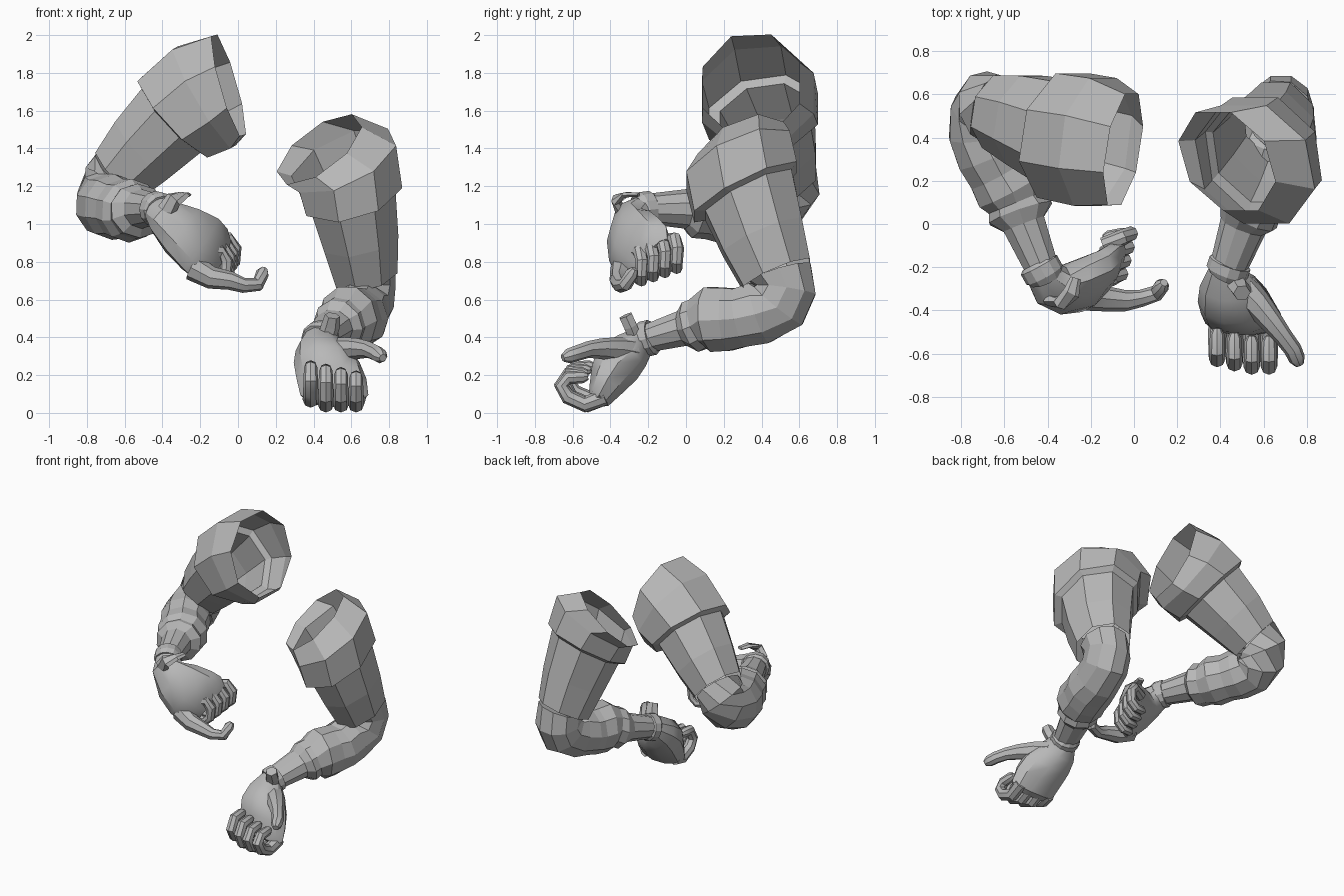
import bpy, bmesh, math
from mathutils import Vector

grey = bpy.data.materials.new("plain grey")
grey.diffuse_color = (0.48, 0.48, 0.48, 1)


def loft(name, stations, uref, sides=8, cap_start=True, smooth=False, half_turn=False):
    """Skin rings; a station is (centre, radius along uref, other radius[, ring normal])."""
    bm = bmesh.new()
    rings = []
    last = len(stations) - 1
    phase = 0.5 if half_turn else 0
    grow = 1.06 if half_turn else 1
    for i, s in enumerate(stations):
        c = Vector(s[0])
        if len(s) > 3:
            t = Vector(s[3]).normalized()
        else:
            a, b = stations[max(i - 1, 0)], stations[min(i + 1, last)]
            t = (Vector(b[0]) - Vector(a[0])).normalized()
        u = Vector(uref)
        u = (u - t * u.dot(t)).normalized()
        v = t.cross(u)
        ring = []
        for k in range(sides):
            ang = 2 * math.pi * (k + phase) / sides
            ring.append(bm.verts.new(c + grow * (u * s[1] * math.cos(ang) + v * s[2] * math.sin(ang))))
        rings.append(ring)
    for r0, r1 in zip(rings, rings[1:]):
        for k in range(sides):
            j = (k + 1) % sides
            bm.faces.new((r0[k], r0[j], r1[j], r1[k]))
    if cap_start:
        bm.faces.new(rings[0][::-1])
        bm.faces.new(rings[-1])
    bmesh.ops.recalc_face_normals(bm, faces=bm.faces)
    me = bpy.data.meshes.new(name)
    bm.to_mesh(me)
    bm.free()
    me.materials.append(grey)
    ob = bpy.data.objects.new(name, me)
    bpy.context.collection.objects.link(ob)
    if smooth:
        bpy.ops.object.select_all(action='DESELECT')
        ob.select_set(True)
        bpy.context.view_layer.objects.active = ob
        bpy.ops.object.shade_smooth_by_angle(angle=math.radians(35))
    return ob


def digit(name, points, r, uref, base=1.0):
    """Bent finger with a rounded tip; base widens the root."""
    pts = [Vector(p) for p in points]
    st = []
    for i, p in enumerate(pts):
        q = r * (1 - 0.05 * i) * (1 + (base - 1) * max(0, 1 - i / 3))
        st.append((p, q, q))
    tip = pts[-1] + (pts[-1] - pts[-2]).normalized() * r * 0.6
    st.append((tip, r * 0.4, r * 0.4))
    loft(name, st, uref, 8, smooth=True)


X, Y, Z = (1, 0, 0), (0, 1, 0), (0, 0, 1)

# ---------- raised arm ----------
# wide open sleeve, ledge under its hem, and upper arm
n = (-0.72, 0.2, -0.66)
loft("raised_upper_arm", [
    ((-0.05, 0.345, 1.735), 0.265, 0.28, (-0.94, 0.16, -0.27)),
    ((-0.18, 0.38, 1.67), 0.305, 0.31, (-0.85, 0.14, -0.5)),
    ((-0.33, 0.41, 1.57), 0.30, 0.28, n),
    ((-0.34, 0.42, 1.56), 0.25, 0.235, n),
    ((-0.50, 0.48, 1.40), 0.215, 0.21, n),
    ((-0.63, 0.52, 1.26), 0.175, 0.175, n)], Y, cap_start=False, half_turn=True)

# elbow and folded forearm sleeve
loft("raised_forearm", [
    ((-0.64, 0.53, 1.26), 0.165, 0.165, (-0.7, 0.25, -0.65)),
    ((-0.68, 0.54, 1.19), 0.17, 0.17, (-0.6, -0.15, -0.75)),
    ((-0.69, 0.50, 1.13), 0.17, 0.17, (-0.35, -0.75, -0.5)),
    ((-0.70, 0.42, 1.10), 0.17, 0.165),
    ((-0.66, 0.32, 1.09), 0.175, 0.17),
    ((-0.62, 0.24, 1.08), 0.16, 0.16),
    ((-0.57, 0.16, 1.07), 0.17, 0.175),
    ((-0.545, 0.10, 1.065), 0.145, 0.145),
    ((-0.525, 0.05, 1.07), 0.145, 0.16),
    ((-0.51, 0.00, 1.08), 0.105, 0.105),
    ((-0.42, -0.22, 1.08), 0.078, 0.08)], Z, 10)
loft("raised_wrist_cuff", [
    ((-0.445, -0.18, 1.08), 0.08, 0.08), ((-0.44, -0.19, 1.08), 0.095, 0.095),
    ((-0.415, -0.235, 1.075), 0.095, 0.095), ((-0.41, -0.245, 1.07), 0.085, 0.085)], Z, 12)
loft("raised_cuff_tab", [
    ((-0.38, -0.35, 1.07), 0.05, 0.03), ((-0.34, -0.37, 1.13), 0.045, 0.025),
    ((-0.29, -0.32, 1.155), 0.04, 0.015), ((-0.27, -0.25, 1.155), 0.025, 0.012)], X, 6)

# palm, fingers and thumb
loft("raised_palm", [
    ((-0.43, -0.21, 1.08), 0.08, 0.08, (0.4, -0.8, -0.2)),
    ((-0.38, -0.285, 1.03), 0.11, 0.10, (0.6, -0.45, -0.55)),
    ((-0.295, -0.29, 0.965), 0.165, 0.105, (0.75, 0, -0.6)),
    ((-0.20, -0.265, 0.895), 0.20, 0.10, (0.75, 0.15, -0.6)),
    ((-0.14, -0.22, 0.84), 0.20, 0.08, (0.75, 0.3, -0.6)),
    ((-0.10, -0.19, 0.805), 0.16, 0.05, (0.75, 0.3, -0.6))],
    (0.42, 0.60, 0.70), 10, smooth=True)
for i in range(4):
    y, d, e = -0.05 - 0.062 * i, -0.022 * i, -0.015 * i
    digit("raised_finger_%d" % (i + 1), [
        (-0.14 + e, y - 0.05, 0.91 + d), (-0.05 + e, y - 0.01, 0.92 + d),
        (-0.015 + e, y + 0.005, 0.87 + d), (-0.02 + e, y, 0.80 + d),
        (-0.06 + e, y, 0.765 + d), (-0.12 + e, y - 0.01, 0.77 + d)], 0.039, Y)
digit("raised_thumb", [
    (-0.24, -0.33, 0.77), (-0.14, -0.345, 0.715), (-0.04, -0.355, 0.70),
    (0.03, -0.345, 0.675), (0.105, -0.32, 0.68), (0.13, -0.285, 0.74)], 0.047, Z, 1.5)

# ---------- lowered arm ----------
# wide open sleeve cut at a slant, ledge under its hem, and upper arm
n = (0.22, 0.4, -0.9)
loft("lowered_upper_arm", [
    ((0.43, 0.29, 1.395), 0.255, 0.255, (0.55, 0.42, -0.72)),
    ((0.56, 0.275, 1.335), 0.305, 0.29, (0.40, 0.40, -0.82)),
    ((0.60, 0.315, 1.17), 0.31, 0.27, (0.25, 0.45, -0.86)),
    ((0.60, 0.33, 1.155), 0.26, 0.235, (0.25, 0.45, -0.86)),
    ((0.645, 0.405, 0.93), 0.23, 0.205, n),
    ((0.675, 0.48, 0.73), 0.195, 0.17, n)], Y, cap_start=False, half_turn=True)

# elbow and folded forearm sleeve
loft("lowered_forearm", [
    ((0.68, 0.50, 0.74), 0.155, 0.175, (0.2, 0.28, -0.94)),
    ((0.68, 0.53, 0.65), 0.155, 0.165, (0.1, -0.15, -0.98)),
    ((0.67, 0.49, 0.57), 0.155, 0.17, (-0.1, -0.6, -0.75)),
    ((0.65, 0.39, 0.53), 0.155, 0.175),
    ((0.63, 0.29, 0.505), 0.17, 0.165),
    ((0.61, 0.22, 0.495), 0.16, 0.175),
    ((0.58, 0.13, 0.495), 0.17, 0.18),
    ((0.55, 0.08, 0.48), 0.14, 0.14),
    ((0.53, 0.04, 0.46), 0.145, 0.145),
    ((0.505, -0.01, 0.45), 0.11, 0.10),
    ((0.43, -0.22, 0.39), 0.085, 0.075)], X, 10)
loft("lowered_wrist_cuff", [
    ((0.45, -0.17, 0.405), 0.085, 0.08), ((0.445, -0.18, 0.40), 0.10, 0.095),
    ((0.43, -0.225, 0.39), 0.10, 0.095), ((0.425, -0.235, 0.385), 0.09, 0.085)], X, 12)
loft("lowered_cuff_tab", [
    ((0.47, -0.27, 0.40), 0.05, 0.04), ((0.49, -0.295, 0.46), 0.05, 0.04),
    ((0.50, -0.32, 0.515), 0.04, 0.04)], X, 6)

# palm, fingers and thumb
loft("lowered_palm", [
    ((0.435, -0.21, 0.39), 0.085, 0.08, (-0.2, -0.9, -0.3)),
    ((0.445, -0.285, 0.33), 0.14, 0.115, (0, -0.75, -0.65)),
    ((0.47, -0.36, 0.265), 0.175, 0.14, (0, -0.65, -0.75)),
    ((0.495, -0.415, 0.18), 0.185, 0.115, (0, -0.65, -0.75)),
    ((0.51, -0.46, 0.095), 0.18, 0.08, (0, -0.75, -0.65)),
    ((0.515, -0.485, 0.07), 0.14, 0.05, (0, -0.8, -0.6))], X, 10, smooth=True)
for i in range(4):
    x, d = 0.385 + 0.08 * i, -0.018 * i
    lift = 0.025 if i == 0 else 0
    out = (0.03, 0.01, -0.005, -0.005)[i]
    digit("lowered_finger_%d" % (i + 1), [
        (x + 0.01, -0.43, 0.085), (x, -0.53 + out, 0.045 + lift), (x, -0.62 + out, 0.085 + lift),
        (x, -0.655 + out, 0.17 + d / 2), (x, -0.62 + out, 0.24 + d), (x, -0.54 + out, 0.245 + d)],
        0.045, X)
digit("lowered_thumb", [
    (0.50, -0.30, 0.32), (0.57, -0.37, 0.335), (0.635, -0.45, 0.34),
    (0.69, -0.52, 0.335), (0.735, -0.58, 0.315), (0.755, -0.625, 0.30)], 0.052, Z, 1.5)
